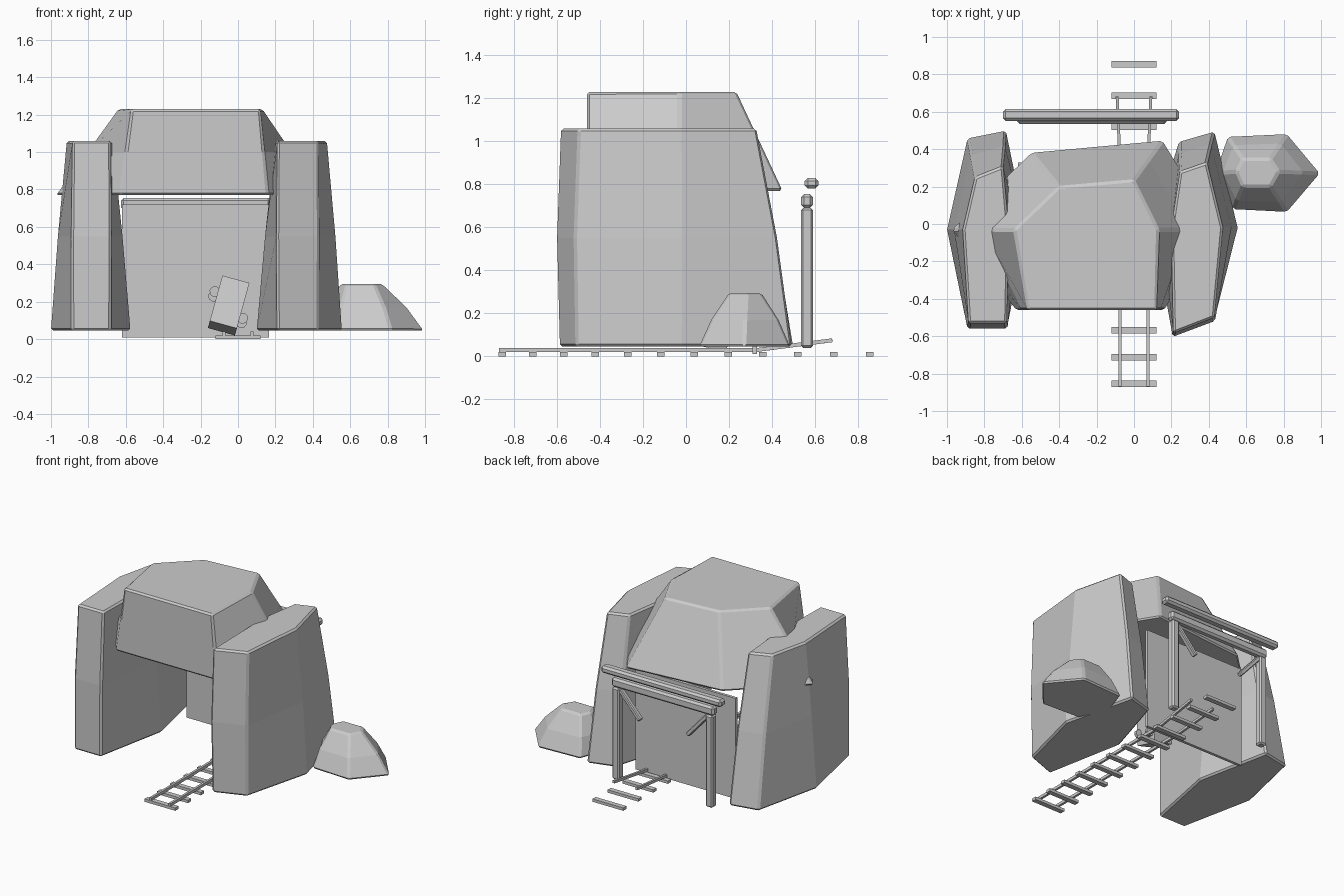
import bpy, bmesh
from mathutils import Vector, Euler

if "Cube" in bpy.data.objects:
    bpy.data.objects.remove(bpy.data.objects["Cube"])


def finish(bm, name, bevel=0.0):
    bmesh.ops.recalc_face_normals(bm, faces=bm.faces)
    me = bpy.data.meshes.new(name)
    bm.to_mesh(me)
    bm.free()
    ob = bpy.data.objects.new(name, me)
    bpy.context.collection.objects.link(ob)
    if bevel:
        m = ob.modifiers.new("Bevel", 'BEVEL')
        m.width = bevel
        m.segments = 1
        m.limit_method = 'ANGLE'
    return ob


def rock(name, rings, bevel=0.012):
    """Loft a closed rock through (z, outline) rings."""
    bm = bmesh.new()
    loops = [[bm.verts.new((x, y, z)) for x, y in pts] for z, pts in rings]
    for a, b in zip(loops, loops[1:]):
        for i in range(len(a)):
            j = (i + 1) % len(a)
            bm.faces.new((a[i], a[j], b[j], b[i]))
    bm.faces.new(loops[0][::-1])
    bm.faces.new(loops[-1])
    return finish(bm, name, bevel)


def box(name, lo, hi, bevel=0.0):
    bm = bmesh.new()
    bmesh.ops.create_cube(bm, size=1)
    lo, hi = Vector(lo), Vector(hi)
    for v in bm.verts:
        v.co = (lo + hi) / 2 + v.co * (hi - lo)
    return finish(bm, name, bevel)


def bar(name, p, q, w, h, bevel=0.0):
    """Rectangular bar running from p to q."""
    p, q = Vector(p), Vector(q)
    bm = bmesh.new()
    bmesh.ops.create_cube(bm, size=1)
    bmesh.ops.scale(bm, verts=bm.verts, vec=(w, h, (q - p).length))
    ob = finish(bm, name, bevel)
    ob.location = (p + q) / 2
    ob.rotation_euler = (q - p).to_track_quat('Z', 'Y').to_euler()
    return ob


def blend(a, b, t, bulge=1.0):
    """Outline between two outlines, pushed outward from its centre."""
    pts = [Vector(p).lerp(Vector(q), t) for p, q in zip(a, b)]
    c = sum(pts, Vector((0, 0))) / len(pts)
    return [tuple(c + (p - c) * bulge) for p in pts]


# Side rocks
left_base = [(-.89, -.56), (-.68, -.56), (-.575, -.03), (-.685, .50), (-.89, .46), (-1.0, -.03)]
left_top = [(-.885, -.53), (-.68, -.53), (-.67, -.03), (-.70, .31), (-.85, .25), (-.915, -.03)]
right_base = [(.21, -.59), (.43, -.51), (.555, -.02), (.43, .495), (.24, .44), (.10, -.02)]
right_top = [(.21, -.585), (.43, -.50), (.475, -.02), (.39, .33), (.245, .28), (.20, -.02)]
for name, base, top in (("left_rock", left_base, left_top), ("right_rock", right_base, right_top)):
    rock(name, [(.045, base), (.55, blend(base, top, .5, 1.03)), (1.06, top)])

# Capstone bridging the side rocks
cap_base = [(-.63, -.46), (.16, -.46), (.45, -.03), (.155, .45), (-.55, .385), (-.98, -.03)]
cap_top = [(-.57, -.46), (.12, -.46), (.13, -.03), (0, .235), (-.40, .20), (-.64, -.03)]
rock("cap_rock", [(.77, cap_base), (1.0, blend(cap_base, cap_top, .5)), (1.23, cap_top)])

# Small boulder at the side
b_base = [(.50, .47), (.82, .485), (1.0, .27), (.82, .06), (.53, .075), (.43, .27)]
b_top = [(.58, .35), (.73, .35), (.775, .28), (.73, .2), (.58, .2), (.545, .28)]
rock("boulder", [(.045, b_base), (.17, blend(b_base, b_top, .45, 1.04)), (.295, b_top)])

# Tunnel back wall
box("back_wall", (-.62, .31, .01), (.165, .33, .72))

# Timber frame
for side, x, inward in (("left", -.59, 1), ("right", .14, -1)):
    box(side + "_post", (x - .028, .535, .04), (x + .028, .59, .69), .01)
    bar(side + "_brace", (x + .02 * inward, .5625, .68), (x + .18 * inward, .5625, .50), .035, .03, .006)
box("lower_beam", (-.625, .535, .69), (.175, .59, .755), .014)
box("top_beam", (-.70, .552, .78), (.24, .615, .83), .014)

# Track: sleepers, straight rails and bent loose ends
for i in range(12):
    y = -.855 + .142 * i + .00269 * i * (i - 1) / 2
    box("sleeper", (-.12, y - .0175, 0), (.12, y + .0175, .02))
for s in (-1, 1):
    box("rail", (s * .075 - .008, -.87, .02), (s * .075 + .008, .34, .04))
    bar("loose_rail", (s * .075, .33, .03), (s * .09, .68, .075), .016, .018)

# Tipped cart inside the tunnel
tilt = Euler((-.25, .27, 0)).to_matrix()
centre = Vector((-.05, .14, .18))
cart = box("cart_body", (-.075, -.08, -.13), (.075, .08, .13))
cart.location = centre
cart.rotation_euler = tilt.to_euler()
for x, z in ((-.09, .04), (.09, -.06)):
    for y in (-.05, .05):
        bm = bmesh.new()
        bmesh.ops.create_cone(bm, cap_ends=True, segments=8, radius1=.03, radius2=.03, depth=.02)
        wheel = finish(bm, "cart_wheel")
        wheel.location = centre + tilt @ Vector((x, y, z))
        wheel.rotation_euler = (1.57, .27, 0)
